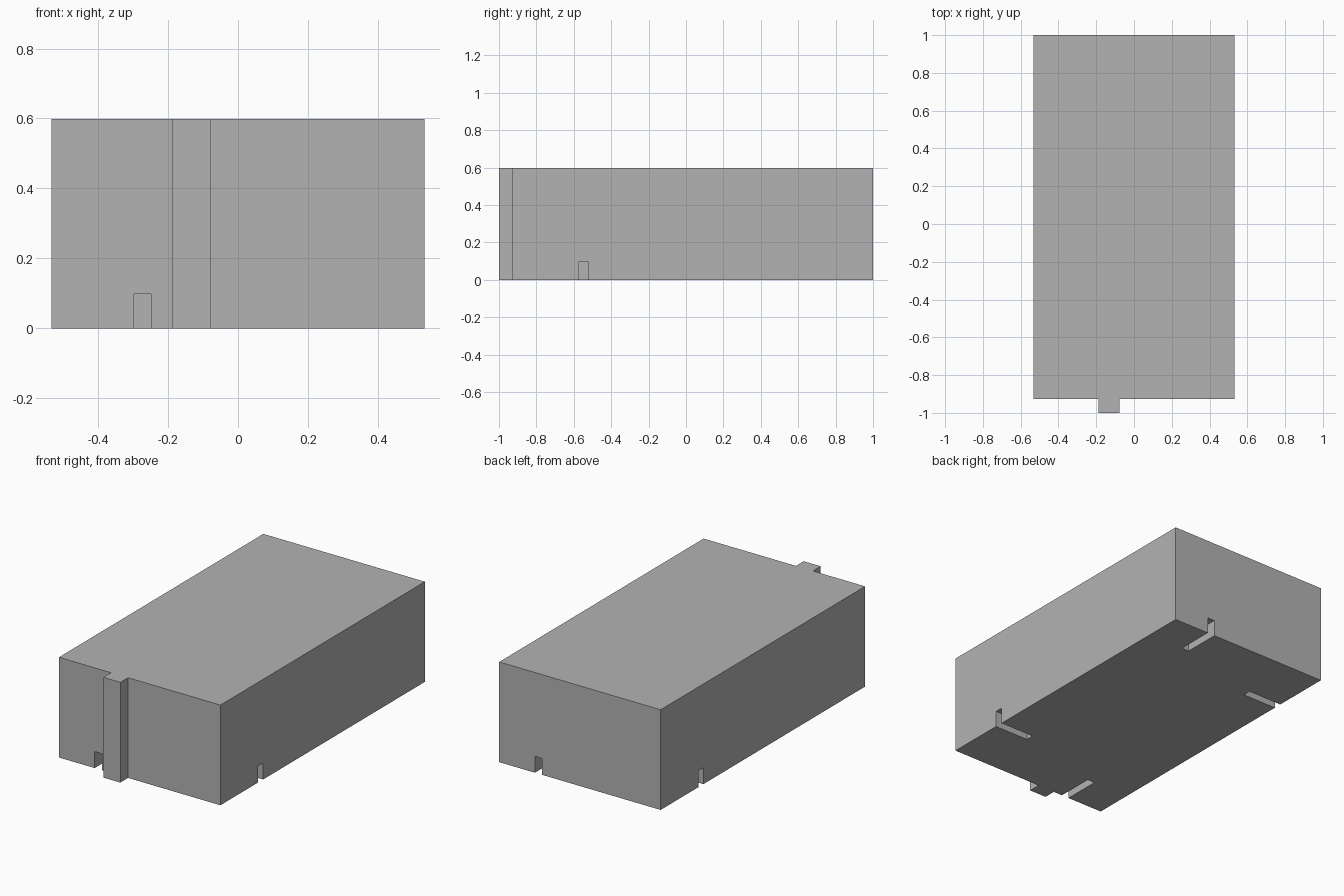
import bpy
import bmesh
from mathutils import Matrix, Vector

cube = bpy.data.objects.get("Cube")
if cube:
    bpy.data.objects.remove(cube, do_unlink=True)

HALF_W, FRONT, BACK, HEIGHT = 0.533, -0.927, 1.0, 0.598
MID = Vector((0, (FRONT + BACK) / 2, 0))
SLOT_H, SLOT_DEPTH, OVER = 0.098, 0.226, 0.05

grey = bpy.data.materials.new("plain grey")
grey.use_nodes = True
grey.diffuse_color = (0.45, 0.45, 0.45, 1)
grey.node_tree.nodes["Principled BSDF"].inputs["Base Color"].default_value = grey.diffuse_color


def add_object(name, bm):
    bmesh.ops.recalc_face_normals(bm, faces=bm.faces)
    mesh = bpy.data.meshes.new(name)
    bm.to_mesh(mesh)
    bm.free()
    mesh.materials.append(grey)
    obj = bpy.data.objects.new(name, mesh)
    bpy.context.collection.objects.link(obj)
    return obj


def add_box(bm, lo, hi):
    lo, hi = Vector(lo), Vector(hi)
    size = Matrix.Diagonal((*(hi - lo), 1))
    return bmesh.ops.create_cube(bm, size=1, matrix=Matrix.Translation((lo + hi) / 2) @ size)["verts"]


# Block with a full-height key rib on the front, extruded from its outline
outline = [(-HALF_W, FRONT), (-0.189, FRONT), (-0.189, -1), (-0.077, -1),
           (-0.077, FRONT), (HALF_W, FRONT), (HALF_W, BACK), (-HALF_W, BACK)]
bm = bmesh.new()
base = bm.faces.new([bm.verts.new((x, y, 0)) for x, y in outline])
top = bmesh.ops.extrude_face_region(bm, geom=[base])["geom"]
bmesh.ops.translate(bm, vec=(0, 0, HEIGHT), verts=[v for v in top if isinstance(v, bmesh.types.BMVert)])
block = add_object("block", bm)

# Slots open at the bottom edge, one per side, repeated by a half turn
bm = bmesh.new()
for turn in (0, 1):
    front_slot = add_box(bm, (-0.297, FRONT - OVER, -OVER), (-0.249, FRONT + SLOT_DEPTH, SLOT_H))
    side_slot = add_box(bm, (HALF_W - SLOT_DEPTH, -0.572, -OVER), (HALF_W + OVER, -0.524, SLOT_H))
    if turn:
        bmesh.ops.rotate(bm, cent=MID, matrix=Matrix.Rotation(3.14159265, 3, "Z"),
                         verts=front_slot + side_slot)
cutter = add_object("slot_cutter", bm)
cutter.hide_render = True
cutter.hide_viewport = True

cut = block.modifiers.new("slots", "BOOLEAN")
cut.operation = "DIFFERENCE"
cut.solver = "EXACT"
cut.object = cutter
